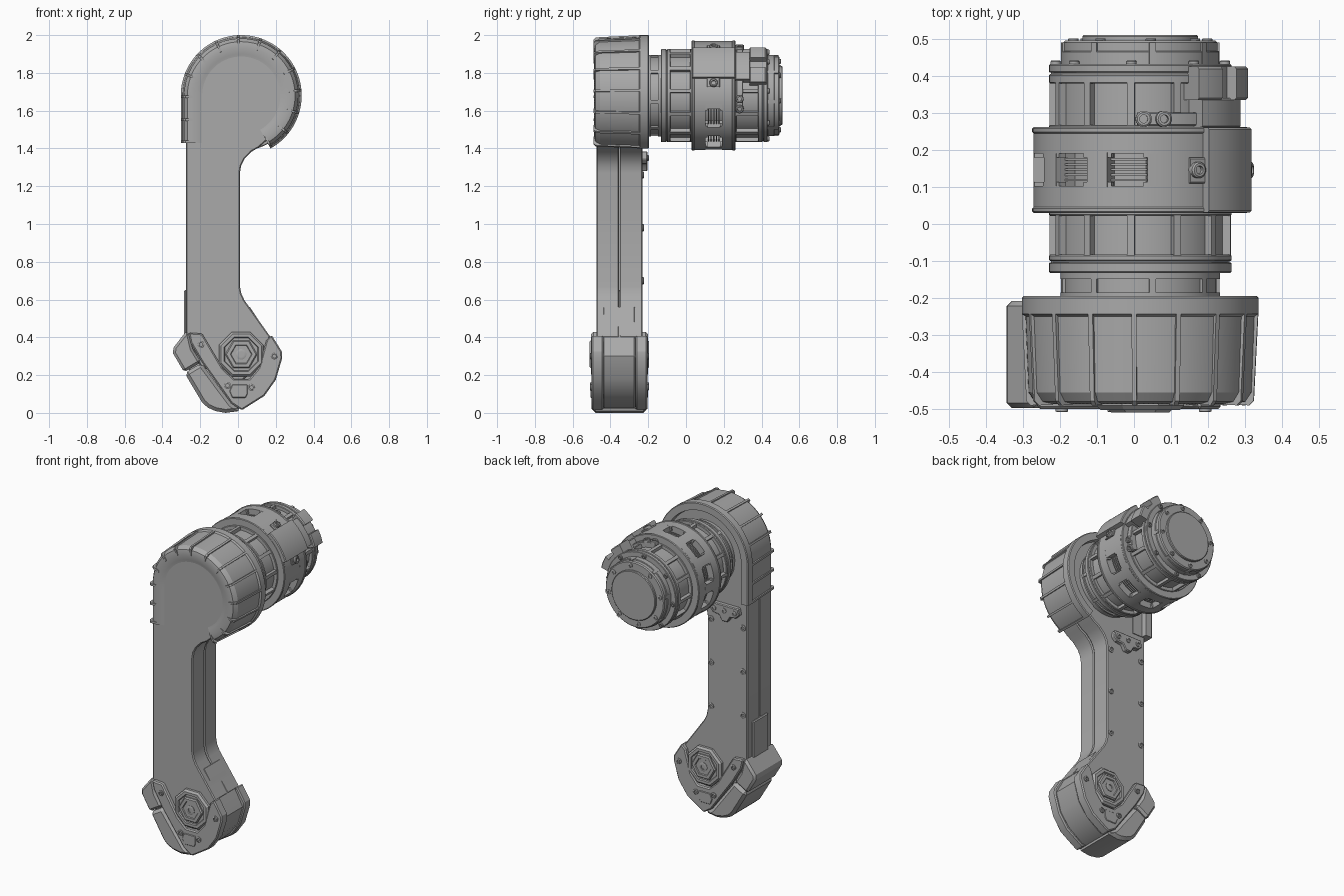
import bpy, bmesh
from math import cos, sin, radians, pi
from mathutils import Vector, Matrix

cube = bpy.data.objects.get("Cube")
if cube:
    bpy.data.objects.remove(cube, do_unlink=True)

GREY = (0.4, 0.4, 0.4, 1)
metal = bpy.data.materials.new("plain_grey")
metal.use_nodes = True
metal.diffuse_color = GREY
metal.node_tree.nodes["Principled BSDF"].inputs["Base Color"].default_value = GREY

AXIS = (0.017, 1.68)     # motor axis in x, z
MID = -0.3525            # middle plane of the arm in y
JOINT = (0.017, 0.31)    # lower joint axis in x, z


def finish(name, bm, bevel=0.0, matrix=None):
    bmesh.ops.remove_doubles(bm, verts=bm.verts, dist=1e-5)
    bmesh.ops.recalc_face_normals(bm, faces=bm.faces)
    if bevel:
        rims = [e for e in bm.edges if e.is_manifold and e.calc_face_angle() > radians(50)]
        bmesh.ops.bevel(bm, geom=rims, offset=bevel, segments=1, affect='EDGES', clamp_overlap=True)
    if matrix:
        bm.transform(matrix)
    mesh = bpy.data.meshes.new(name)
    for f in bm.faces:
        f.smooth = True
    bm.to_mesh(mesh)
    bm.free()
    mesh.set_sharp_from_angle(angle=radians(28))
    mesh.materials.append(metal)
    obj = bpy.data.objects.new(name, mesh)
    bpy.context.collection.objects.link(obj)
    return obj


def extrude(name, pts, y0, y1, bevel=0.0):
    """Outline in x, z pushed along y."""
    bm = bmesh.new()
    a = [bm.verts.new((x, y0, z)) for x, z in pts]
    b = [bm.verts.new((x, y1, z)) for x, z in pts]
    bm.faces.new(a)
    bm.faces.new(b)
    for i in range(len(pts)):
        j = (i + 1) % len(pts)
        bm.faces.new((a[i], a[j], b[j], b[i]))
    return finish(name, bm, bevel)


def sweep(name, prof, s0=0, s1=360, steps=64, c=AXIS, tail=False, matrix=None):
    """Closed (radius, y) profile swept by angle; a tail runs straight down past 180."""
    full = s1 - s0 >= 360
    bm = bmesh.new()
    rings = []
    for i in range(steps if full else steps + 1):
        s = s0 + (s1 - s0) * i / steps
        drop = 0.0
        if tail and s > 180:
            drop, s = radians(s - 180) * 0.32, 180
        a = radians(s)
        rings.append([bm.verts.new((c[0] + r * cos(a), y, c[1] + r * sin(a) - drop)) for r, y in prof])
    n = len(prof)
    for i in range(len(rings) if full else len(rings) - 1):
        p, q = rings[i], rings[(i + 1) % len(rings)]
        for k in range(n):
            m = (k + 1) % n
            bm.faces.new((p[k], p[m], q[m], q[k]))
    if not full:
        bm.faces.new(rings[0])
        bm.faces.new(rings[-1])
    return finish(name, bm, 0, matrix)


def box(r0, r1, y0, y1, ch=0.0):
    """Rectangular profile with optional chamfered outer corners."""
    if not ch:
        return [(r0, y0), (r1, y0), (r1, y1), (r0, y1)]
    return [(r0, y0), (r1 - ch, y0), (r1, y0 + ch), (r1, y1 - ch), (r1 - ch, y1), (r0, y1)]


def screw(name, x, z, y, d, r=0.018, h=0.008, matrix=None):
    prof = [(0, -0.01), (r, -0.01), (r, h * 0.7), (r * 0.8, h), (r * 0.5, h), (r * 0.5, 0), (0, 0)]
    return sweep(name, [(a, y + d * b) for a, b in prof], steps=16, c=(x, z), matrix=matrix)


def radial_screw(name, angle, radius, y):
    d = Vector((cos(radians(angle)), 0, sin(radians(angle))))
    turn = Vector((0, 1, 0)).rotation_difference(d).to_matrix().to_4x4()
    place = Matrix.Translation(Vector((AXIS[0], y, AXIS[1])) + d * radius)
    return screw(name, 0, 0, 0, 1, r=0.022, h=0.012, matrix=place @ turn)


# --- Arm: two mirrored shells meeting at a seam ---
arc = [(AXIS[0] + 0.27 * cos(radians(a)), AXIS[1] + 0.27 * sin(radians(a))) for a in range(-56, 181, 6)]
arm = arc + [(-0.275, 1.5), (-0.275, 0.42), (-0.2, 0.25), (0.0, 0.15), (0.14, 0.28), (0.17, 0.405),
             (0.035, 0.595), (0.018, 0.63), (0.01, 0.67), (0.01, 1.27), (0.017, 1.31),
             (0.035, 1.345), (0.07, 1.382), (0.11, 1.405)]
extrude("arm_front_shell", arm, -0.475, MID - 0.001, 0.006)
extrude("arm_back_shell", arm, MID + 0.001, -0.23, 0.006)

# --- Upper housing with ribs and recessed panels ---
housing = [(0.2, -0.474), (0.22, -0.477), (0.255, -0.486), (0.285, -0.48), (0.302, -0.455), (0.31, -0.25),
           (0.32, -0.243), (0.32, -0.2), (0.315, -0.195), (0.272, -0.195), (0.268, -0.225), (0.2, -0.225)]
START, END, PANELS = -61, 225, 13
sweep("housing", housing, START, END, 104, tail=True)
rib = [(0.25, -0.47), (0.255, -0.489), (0.296, -0.49), (0.308, -0.478), (0.32, -0.24), (0.28, -0.24)]
for i in range(PANELS + 1):
    s = START + (END - START) * i / PANELS
    s = min(max(s, START + 1.2), END - 1.2)
    sweep("housing_rib", rib, s - 1.2, s + 1.2, 2, tail=True)

# --- Motor core, bands and end cap ---
core = [(0, -0.23), (0.206, -0.23), (0.206, -0.135), (0.224, -0.13), (0.224, 0.42),
        (0.206, 0.43), (0.206, 0.44), (0, 0.44)]
sweep("motor_core", core, steps=96)
sweep("neck_collar", box(0.19, 0.216, -0.195, -0.185), steps=96)
sweep("neck_collar", box(0.19, 0.216, -0.148, -0.13), steps=96)
for y0, y1 in ((-0.132, -0.104), (-0.1, -0.083), (0.022, 0.04), (0.25, 0.268), (0.38, 0.405), (0.409, 0.432)):
    sweep("motor_band", box(0.2, 0.247, y0, y1, 0.003), steps=96)
sweep("motor_groove_ring", box(0.2, 0.241, -0.13, -0.085), steps=96)
sweep("motor_groove_ring", box(0.2, 0.241, 0.385, 0.43), steps=96)
sweep("end_collar", box(0, 0.214, 0.43, 0.468, 0.003), steps=96)
sweep("end_collar", box(0, 0.209, 0.46, 0.496, 0.006), steps=96)
sweep("end_cap", box(0, 0.156, 0.49, 0.511, 0.004), steps=96)
for k in range(12):
    a = 6 + 30 * k
    for y0, y1 in ((-0.09, 0.03), (0.26, 0.385)):
        sweep("motor_rib", box(0.2, 0.246, y0, y1), a - 2.4, a + 2.4, 3)
for k in range(8):
    a = 36 + 45 * k
    for y0, y1 in ((-0.2, -0.13), (0.43, 0.49)):
        sweep("collar_rib", box(0.19, 0.215, y0, y1), a - 2.5, a + 2.5, 2)
    x, z = AXIS[0] + 0.183 * cos(radians(a)), AXIS[1] + 0.183 * sin(radians(a))
    screw("end_screw", x, z, 0.496, 1, r=0.014, h=0.006)
    x, z = AXIS[0] + 0.23 * cos(radians(a + 15)), AXIS[1] + 0.23 * sin(radians(a + 15))
    screw("shoulder_screw", x, z, 0.432, 1, r=0.014, h=0.01)

# --- Vented ring: two rims joined by bridges that leave windows ---
for y0, y1 in ((0.03, 0.046), (0.244, 0.262)):
    sweep("ring_edge", box(0.2, 0.292, y0, y1, 0.004), steps=96)
for y0, y1 in ((0.046, 0.103), (0.19, 0.244)):
    sweep("ring_rim", box(0.2, 0.289, y0, y1), steps=96)
FIRST, STEP, HALF = 97, 34, 11
for k in range(8):
    a = FIRST + STEP * k
    last = a + STEP - HALF if k < 7 else FIRST + 360 - HALF
    sweep("ring_bridge", box(0.22, 0.289, 0.1, 0.193), a + HALF, last, 16)
    # Small fillets round off the window corners
    for side in (-1, 1):
        e = a + side * (HALF - 1)
        for y in (0.107, 0.186):
            sweep("window_corner", box(0.262, 0.288, y - 0.006, y + 0.006), e - 1.2, e + 1.2, 1)
for k in range(5):
    y = 0.119 + 0.014 * k
    sweep("cooling_fin", box(0.22, 0.258, y - 0.003, y + 0.003), steps=64)

# --- Clamp block and connector on the ring's upper left ---
sweep("clamp_block", box(0.25, 0.316, 0.031, 0.261, 0.005), 18, 54, 14)
sweep("clamp_base", box(0.25, 0.298, 0.11, 0.18, 0.004), 9, 63, 18)
for a in (13, 59):
    radial_screw("clamp_screw", a, 0.3, 0.146)
sweep("connector_plate", box(0.2, 0.258, 0.266, 0.302, 0.003), -20, 92, 36)
sweep("connector_body", box(0.2, 0.285, 0.26, 0.34, 0.005), 18, 54, 12)
for s0, s1 in ((14, 30), (42, 58)):
    sweep("connector_lug", box(0.2, 0.3, 0.335, 0.425, 0.006), s0, s1, 6)
sweep("connector_bridge", box(0.2, 0.27, 0.335, 0.425), 30, 42, 6)
for a in (-16, -4, 76, 88):
    radial_screw("plate_screw", a, 0.258, 0.284)

# --- Foot: core, split corner cover, cover tongue and fork plates ---
foot = [(-0.25, 0.41), (-0.3, 0.3), (-0.17, 0.07), (-0.05, 0.02), (0.03, 0.03), (0.13, 0.1),
        (0.19, 0.18), (0.225, 0.3), (0.17, 0.4), (0.06, 0.565), (0.0, 0.45)]
extrude("foot_core", foot, -0.44, -0.268, 0.006)
upper = [(-0.262, 0.432), (-0.28, 0.425), (-0.342, 0.345), (-0.344, 0.315), (-0.285, 0.215), (-0.196, 0.268),
         (-0.24, 0.34)]
lower = [(-0.283, 0.211), (-0.19, 0.055), (-0.16, 0.028), (-0.12, 0.01), (-0.065, 0.0), (0.02, 0.012),
         (-0.035, 0.05), (-0.194, 0.264)]
extrude("upper_corner_cover", upper, -0.497, -0.208, 0.022)
extrude("lower_corner_cover", lower, -0.497, -0.208, 0.018)
extrude("cover_tongue", [(-0.285, 0.4), (-0.285, 0.65), (-0.26, 0.65), (-0.26, 0.4)], -0.43, -0.275, 0.006)
fork = [(-0.262, 0.425), (-0.19, 0.42), (-0.08, 0.235), (-0.02, 0.18), (0.06, 0.18), (0.11, 0.24), (0.15, 0.385),
        (0.178, 0.412), (0.232, 0.325), (0.234, 0.29), (0.2, 0.175), (0.14, 0.09), (0.02, 0.014),
        (-0.035, 0.05), (-0.19, 0.268), (-0.25, 0.37)]
pad = [(-0.045, 0.115), (-0.03, 0.08), (0.04, 0.08), (0.05, 0.1), (0.05, 0.15), (-0.03, 0.15)]
for side, label in ((-1, "front"), (1, "back")):
    def out(t):
        return MID + side * t
    extrude(label + "_fork_plate", fork, out(0.085), out(0.148), 0.007)
    extrude(label + "_fork_pad", pad, out(0.14), out(0.152), 0.003)
    for x, z in ((-0.195, 0.362), (0.192, 0.3), (-0.055, 0.145), (0.072, 0.135)):
        screw(label + "_fork_screw", x, z, out(0.148), side, r=0.017)
    # Faceted joint: collar, nut and centre bolt
    collar = [(0, 0.1), (0.128, 0.1), (0.128, 0.138), (0.116, 0.15), (0.098, 0.15), (0.094, 0.142), (0, 0.142)]
    nut = [(0, 0.13), (0.085, 0.13), (0.085, 0.15), (0.078, 0.1575), (0.058, 0.1575), (0.054, 0.152), (0, 0.152)]
    sweep(label + "_joint_collar", [(r, out(t)) for r, t in collar], 22.5, 382.5, 8, JOINT)
    sweep(label + "_joint_nut", [(r, out(t)) for r, t in nut], steps=6, c=JOINT)
    screw(label + "_joint_bolt", *JOINT, out(0.15), side, r=0.028, h=0.007)

# --- Back of the arm: cable bracket and shell screws ---
bracket = [(-0.235, 1.345), (-0.225, 1.385), (-0.03, 1.385), (-0.02, 1.345), (-0.045, 1.32), (-0.09, 1.315),
           (-0.11, 1.28), (-0.15, 1.28), (-0.17, 1.315), (-0.21, 1.32)]
extrude("cable_bracket", bracket, -0.235, -0.203, 0.005)
for x in (-0.2, -0.128, -0.055):
    screw("bracket_screw", x, 1.35, -0.203, 1, r=0.016, h=0.006)
for x in (-0.245, -0.018):
    for z in (1.26, 0.98, 0.7):
        screw("shell_screw", x, z, -0.23, 1, r=0.019, h=0.007)
